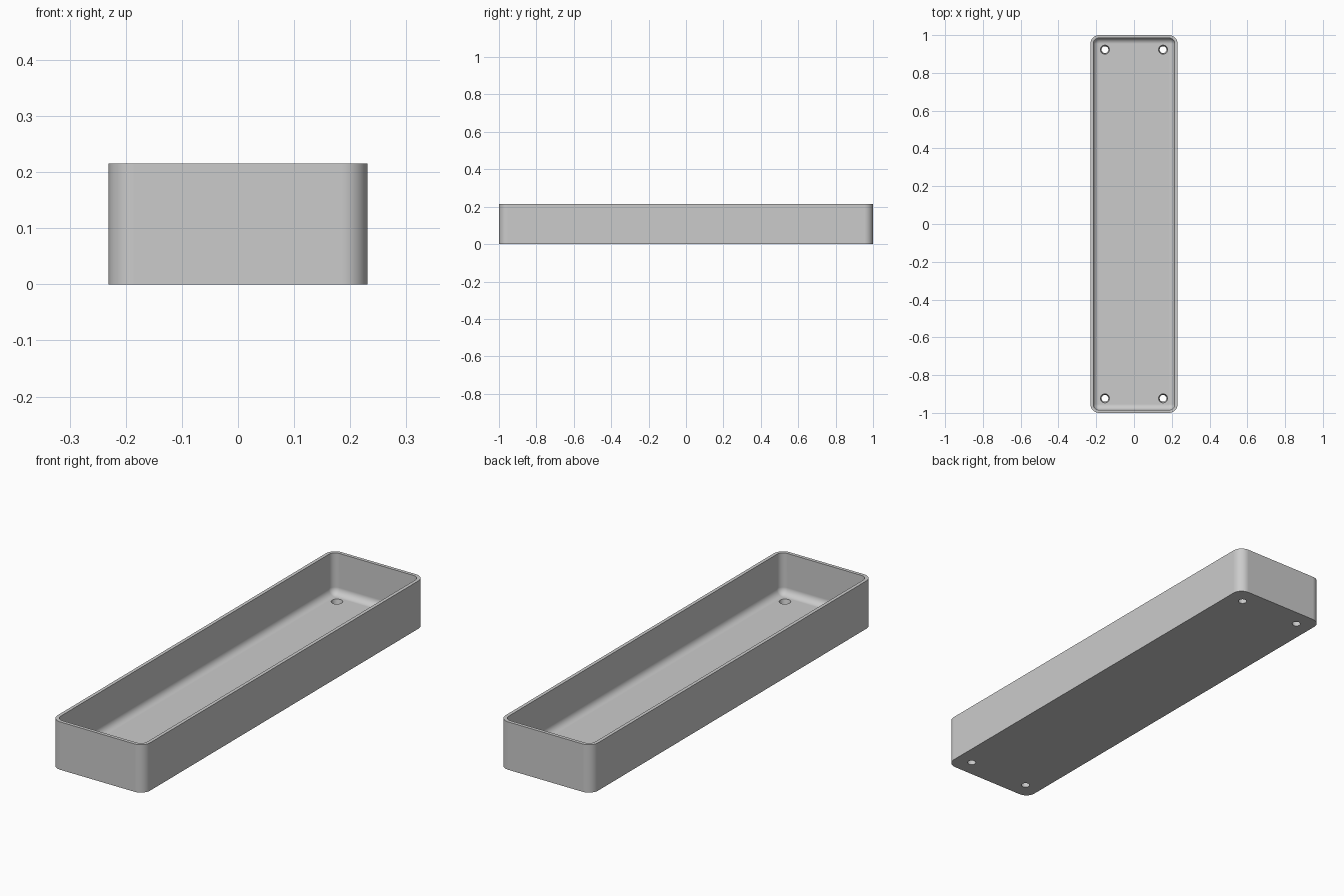
import bpy, bmesh, math
from mathutils import Matrix

cube = bpy.data.objects.get("Cube")
if cube:
    bpy.data.objects.remove(cube, do_unlink=True)

# Main dimensions
UNIT = 2 / 130
HALF_X, HALF_Y, HEIGHT = 15 * UNIT, 65 * UNIT, 14 * UNIT
CORNER, WALL, FLOOR, FILLET = 3 * UNIT, UNIT, 2 * UNIT, 2 * UNIT
STEPS = 10

grey = bpy.data.materials.new("plain grey")
grey.use_nodes = True
colour = (0.6, 0.6, 0.6, 1)
grey.diffuse_color = colour
grey.node_tree.nodes["Principled BSDF"].inputs["Base Color"].default_value = colour


def rounded_ring(bm, inset, z):
    """Rounded rectangle of vertices, inset from the outer wall."""
    radius = max(CORNER - inset, 0)
    ring = []
    for corner, (sx, sy) in enumerate([(1, 1), (-1, 1), (-1, -1), (1, -1)]):
        for i in range(STEPS + 1):
            a = (corner + i / STEPS) * math.pi / 2
            ring.append(bm.verts.new((sx * (HALF_X - CORNER) + radius * math.cos(a),
                                      sy * (HALF_Y - CORNER) + radius * math.sin(a), z)))
    return ring


def make_object(name, bm):
    mesh = bpy.data.meshes.new(name)
    bm.to_mesh(mesh)
    bm.free()
    obj = bpy.data.objects.new(name, mesh)
    bpy.context.collection.objects.link(obj)
    mesh.materials.append(grey)
    return obj


# Tray shell: outer wall, rim, inner wall, then a fillet down to the floor
profile = [(0, 0), (0, HEIGHT), (WALL, HEIGHT)]
for i in range(STEPS + 1):
    a = i / STEPS * math.pi / 2
    profile.append((WALL + FILLET * (1 - math.cos(a)), FLOOR + FILLET * (1 - math.sin(a))))

bm = bmesh.new()
rings = [rounded_ring(bm, inset, z) for inset, z in profile]
for low, high in zip(rings, rings[1:]):
    for i in range(len(low)):
        j = (i + 1) % len(low)
        bm.faces.new((low[i], low[j], high[j], high[i]))
bm.faces.new(rings[0][::-1])
bm.faces.new(rings[-1])
bmesh.ops.remove_doubles(bm, verts=bm.verts, dist=1e-5)
bmesh.ops.recalc_face_normals(bm, faces=bm.faces)
tray = make_object("tray", bm)

# Screw holes through the floor, slightly wider at the top
bm = bmesh.new()
for sx in (-1, 1):
    for sy in (-1, 1):
        place = Matrix.Translation((sx * (HALF_X - 5 * UNIT), sy * (HALF_Y - 5 * UNIT), FLOOR / 2))
        bmesh.ops.create_cone(bm, cap_ends=True, segments=32, radius1=0.015, radius2=0.027,
                              depth=FLOOR * 2, matrix=place)
cutter = make_object("screw_hole_cutter", bm)
cutter.hide_render = True

bpy.ops.object.select_all(action='DESELECT')
tray.select_set(True)
bpy.context.view_layer.objects.active = tray
holes = tray.modifiers.new("screw holes", 'BOOLEAN')
holes.operation = 'DIFFERENCE'
holes.solver = 'EXACT'
holes.object = cutter
bpy.ops.object.modifier_apply(modifier=holes.name)
bpy.data.objects.remove(cutter, do_unlink=True)

# Smooth corners and fillets, crisp rim and flat floor
bpy.ops.object.shade_smooth_by_angle(angle=math.radians(30))
weighted = tray.modifiers.new("flat floor normals", 'WEIGHTED_NORMAL')
weighted.keep_sharp = True
